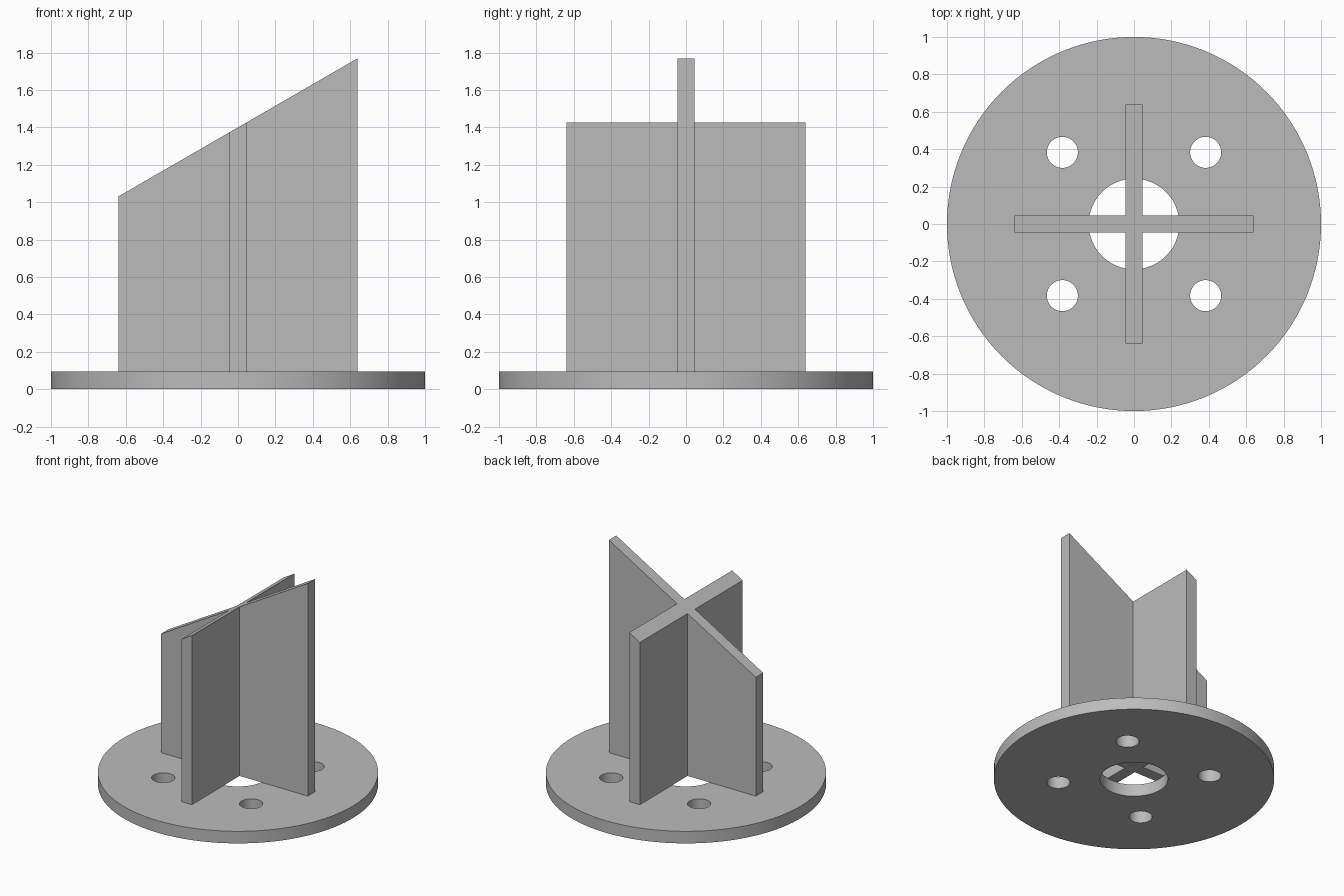
import bpy, bmesh, math

if "Cube" in bpy.data.objects:
    bpy.data.objects.remove(bpy.data.objects["Cube"])

grey = bpy.data.materials.new("plain_grey")
grey.diffuse_color = (0.5, 0.5, 0.5, 1)
grey.use_nodes = True
grey.node_tree.nodes["Principled BSDF"].inputs["Base Color"].default_value = grey.diffuse_color

BASE_T = 0.095   # base plate thickness
HALF = 0.64      # half length of the vanes
T = 0.046        # half thickness of the vanes


def circle(r, cx=0, cy=0, n=64):
    return [(cx + r * math.cos(2 * math.pi * i / n),
             cy + r * math.sin(2 * math.pi * i / n)) for i in range(n)]


def extruded(name, loops, z, height):
    """Fill the outer loop minus the hole loops and extrude it upwards."""
    bm = bmesh.new()
    for loop in loops:
        vs = [bm.verts.new((x, y, z)) for x, y in loop]
        for i, v in enumerate(vs):
            bm.edges.new((v, vs[(i + 1) % len(vs)]))
    bmesh.ops.triangle_fill(bm, edges=bm.edges[:], use_beauty=True)
    res = bmesh.ops.extrude_face_region(bm, geom=bm.faces[:], use_keep_orig=True)
    top = [g for g in res["geom"] if isinstance(g, bmesh.types.BMVert)]
    bmesh.ops.translate(bm, verts=top, vec=(0, 0, height))
    bmesh.ops.recalc_face_normals(bm, faces=bm.faces[:])
    me = bpy.data.meshes.new(name)
    bm.to_mesh(me)
    bm.free()
    me.materials.append(grey)
    ob = bpy.data.objects.new(name, me)
    bpy.context.collection.objects.link(ob)
    return ob


# Round base plate with centre bore and four bolt holes
holes = [circle(0.083, sx * 0.383, sy * 0.383, 48) for sx in (-1, 1) for sy in (-1, 1)]
base = extruded("base_plate", [circle(1.0, n=128), circle(0.242)] + holes, 0, BASE_T)
bpy.context.view_layer.objects.active = base
base.select_set(True)
bpy.ops.object.shade_smooth_by_angle(angle=math.radians(30))

# Crossed vanes, top cut by a plane rising 30 degrees towards +x
cross = [(T, T), (T, HALF), (-T, HALF), (-T, T), (-HALF, T), (-HALF, -T),
         (-T, -T), (-T, -HALF), (T, -HALF), (T, -T), (HALF, -T), (HALF, T)]
vanes = extruded("cross_vanes", [cross], BASE_T, 1.0)
for v in vanes.data.vertices:
    if v.co.z > 0.5:
        v.co.z = 1.40 + v.co.x * math.tan(math.radians(30))
